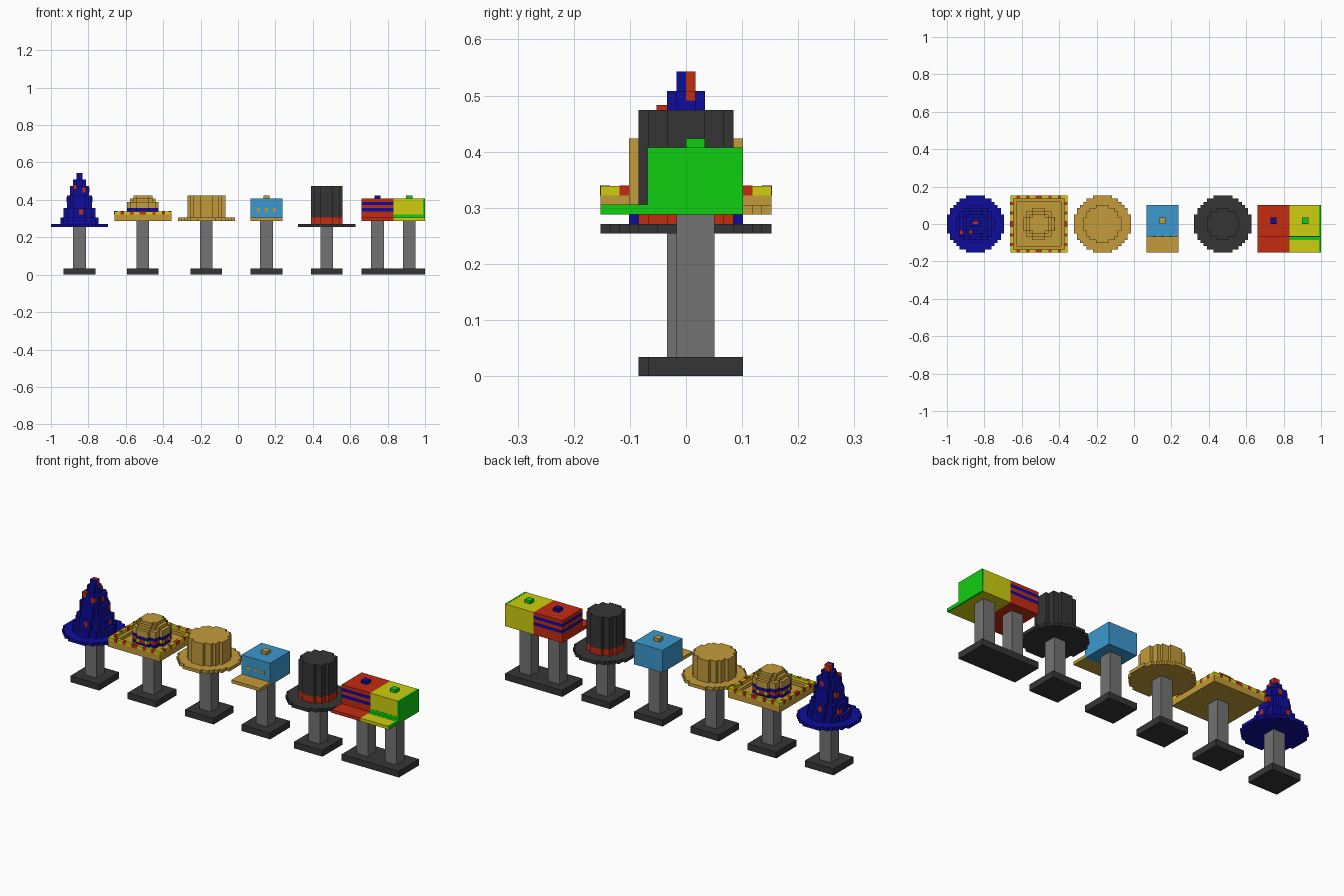
import bpy, bmesh, math

if "Cube" in bpy.data.objects:
    bpy.data.objects.remove(bpy.data.objects["Cube"])

V = 2 / 118  # size of one block


def mat(name, r, g, b):
    m = bpy.data.materials.new(name)
    m.diffuse_color = (r, g, b, 1)
    m.use_nodes = True
    m.node_tree.nodes["Principled BSDF"].inputs["Base Color"].default_value = m.diffuse_color
    return m


DARK = mat("charcoal", .036, .036, .036)
GREY = mat("grey", .17, .17, .17)
NAVY = mat("deep_blue", .004, .004, .33)
TAN = mat("straw", .55, .33, .042)
YEL = mat("yellow", .62, .62, .005)
RED = mat("red", .55, .025, .005)
SKY = mat("sky_blue", .045, .32, .62)
GREEN = mat("green", .005, .62, .005)


def prism(name, pts, z0, z1, m):
    """Extrude a flat outline (block units) from z0 to z1."""
    bm = bmesh.new()
    f = bm.faces.new([bm.verts.new((x * V, y * V, z0 * V)) for x, y in pts])
    ext = bmesh.ops.extrude_face_region(bm, geom=[f])
    up = [g for g in ext["geom"] if isinstance(g, bmesh.types.BMVert)]
    bmesh.ops.translate(bm, verts=up, vec=(0, 0, (z1 - z0) * V))
    bmesh.ops.recalc_face_normals(bm, faces=bm.faces)
    me = bpy.data.meshes.new(name)
    bm.to_mesh(me)
    bm.free()
    me.materials.append(m)
    ob = bpy.data.objects.new(name, me)
    bpy.context.collection.objects.link(ob)
    return ob


def box(name, x0, x1, y0, y1, z0, z1, m):
    return prism(name, [(x0, y0), (x1, y0), (x1, y1), (x0, y1)], z0, z1, m)


def disc(name, cx, r, z0, z1, m):
    """Stepped round slab, r blocks in radius, centred on y = 0."""
    quarter = []
    last = None
    for j in range(r):
        w = round(math.sqrt(r * r - (j + .5) ** 2))
        if w != last:
            if last is not None:
                quarter += [(last, j), (w, j)]
            last = w
    quarter.append((last, r))
    if quarter[0][0] != r:
        quarter.insert(0, (r, 0))
    q = quarter
    pts = q + [(-x, y) for x, y in reversed(q)]
    pts += [(-x, -y) for x, y in q] + [(x, -y) for x, y in reversed(q)]
    return prism(name, [(cx + x, y) for x, y in pts], z0, z1, m)


def stand(name, cx, cy, top):
    box(name + "_stand_base", cx - 5, cx + 5, cy - 5, cy + 5, 0, 2, DARK)
    box(name + "_stand_pole", cx - 2, cx + 2, cy - 2, cy + 2, 2, top, GREY)


# Pointed hat
c = -50
stand("pointed_hat", c, 0, 15)
disc("pointed_hat_brim", c, 9, 15, 16, NAVY)
for r, z0, z1 in ((6, 16, 18), (5, 18, 21), (4, 21, 25), (3, 25, 28), (2, 28, 30)):
    disc("pointed_hat_cone", c, r, z0, z1, NAVY)
box("pointed_hat_tip", c - 1, c + 1, -1, 0, 30, 32, NAVY)
box("pointed_hat_red_tip", c - 1, c + 1, 0, 1, 30, 32, RED)
box("pointed_hat_red_fold", c, c + 2.1, 0, 1, 29, 30, RED)
# red patches: offset x, y of outer corner and height
for dx, dy, z in ((0, -5, 19), (-5, -3, 16.5), (-2, -3, 27), (1, -3, 26), (4, 0, 19),
                  (3, 1, 23), (2, -1, 26), (-1, 4, 19), (-4, 1, 23), (0, 2, 26), (-5, 1, 18)):
    box("pointed_hat_patch", c + dx - .1, c + dx + 1.1, dy - .1, dy + 1.1, z, z + 1.5, RED)

# Square straw hat with raised rim
c = -30
stand("square_hat", c, 0, 17)
box("square_hat_floor", c - 9, c + 9, -9, 9, 17, 18, TAN)


def ring(name, o, z0, z1, m):
    i = o - 1
    for s in (-1, 1):
        a, b = sorted((s * i, s * o))
        box(name, c - o, c + o, a, b, z0, z1, m)
        box(name, c + a, c + b, -i, i, z0, z1, m)


ring("square_hat_wall", 9, 18, 19, TAN)
ring("square_hat_step", 8, 18, 19, TAN)
ring("square_hat_rim", 9, 19, 20, YEL)
for k in (-7, -4, -1, 0, 3, 6):
    for s in (-1, 1):
        a, b = sorted((s * 8, s * 9.06))
        box("square_hat_rim_dot", c + k, c + k + 1, a, b, 19, 20.06, RED)
        box("square_hat_rim_dot", c + a, c + b, k, k + 1, 19, 20.06, RED)
for r, z0, z1, m in ((5, 18, 19, NAVY), (5, 19, 20, RED), (5, 20, 21, NAVY),
                     (5, 21, 23, TAN), (4, 23, 24, TAN), (3, 24, 25, TAN)):
    disc("square_hat_dome", c, r, z0, z1, m)
for k in (-2, 1):
    box("square_hat_band_dot", c + k, c + k + 1, -5.06, 5.06, 19, 20, YEL)
    box("square_hat_band_dot", c - 5.06, c + 5.06, k, k + 1, 19, 20, YEL)

# Flat-topped straw hat
c = -10
stand("straw_hat", c, 0, 17)
disc("straw_hat_brim", c, 9, 17, 18, TAN)
disc("straw_hat_crown", c, 6, 18, 25, TAN)

# Tall dark hat
c = 28
stand("tall_hat", c, 0, 15)
disc("tall_hat_brim", c, 9, 15, 16, DARK)
disc("tall_hat_band", c, 5, 16, 18, RED)
disc("tall_hat_crown", c, 5, 18, 28, DARK)


# Three peaked caps
def cap(name, cx, layers, visor, button):
    for z0, z1, m in layers:
        box(name + "_crown", cx - 5, cx + 5, -4, 6, z0, z1, m)
    box(name + "_visor", cx - 5, cx + 5, -9, -4, 17, 18, visor)
    box(name + "_button", cx - 1, cx + 1, 0, 2, 24, 25, button)
    stand(name, cx, 1, 17)


cap("blue_cap", 9, [(17, 24, SKY)], TAN, TAN)
for x0, x1 in ((6, 7), (8.5, 9.5), (11, 12)):
    box("blue_cap_dot", x0, x1, -4.06, -4, 20, 21, TAN)
cap("striped_cap", 44, [(17, 20, RED), (20, 21, NAVY), (21, 22, RED),
                        (22, 23, NAVY), (23, 24, RED)], RED, NAVY)
cap("yellow_cap", 54, [(17, 24, YEL)], YEL, GREEN)
box("yellow_cap_side_panel", 58.4, 59.02, -4.03, 6, 17, 24.03, GREEN)
box("yellow_cap_visor_edge", 58.4, 59.02, -9, -4, 17, 18.03, GREEN)
box("yellow_cap_visor_stripe", 49, 59, -5, -4, 18, 18.05, GREEN)
box("yellow_cap_front_stripe", 49, 59, -4.06, -4, 18, 19, GREEN)
